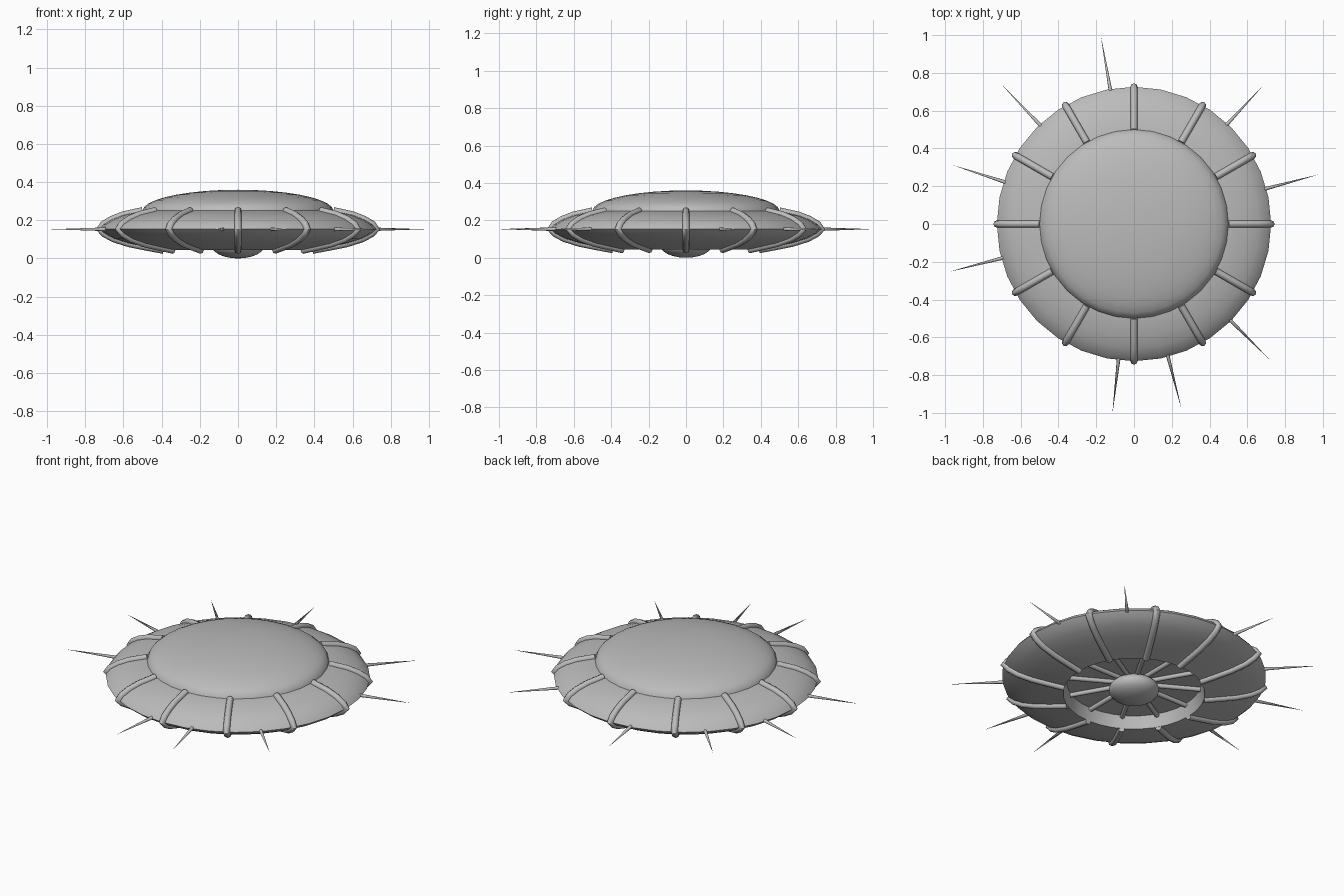
import bpy, math
from math import sin, cos, radians, pi
from mathutils import Matrix, Vector

if "Cube" in bpy.data.objects:
    bpy.data.objects.remove(bpy.data.objects["Cube"])

SEGMENTS = 32
RIM_Z = 0.153

# One grey metal for the whole craft
grey = bpy.data.materials.new("grey_metal")
grey.use_nodes = True
COLOUR = (0.5, 0.5, 0.5, 1)
grey.diffuse_color = COLOUR
grey.node_tree.nodes["Principled BSDF"].inputs["Base Color"].default_value = COLOUR


def finish(obj, angle=35):
    bpy.ops.object.select_all(action="DESELECT")
    obj.select_set(True)
    bpy.context.view_layer.objects.active = obj
    if obj.type == "CURVE":
        bpy.ops.object.convert(target="MESH")
        obj = bpy.context.object
    obj.data.materials.clear()
    obj.data.materials.append(grey)
    bpy.ops.object.shade_smooth_by_angle(angle=radians(angle))
    return obj


def lathe(name, profile):
    """Spin an (r, z) profile, listed from bottom axis to top axis."""
    verts, rings, faces = [], [], []
    for r, z in profile:
        n = 1 if r == 0 else SEGMENTS
        rings.append([len(verts) + i for i in range(n)])
        verts += [(r * cos(2 * pi * i / SEGMENTS), r * sin(2 * pi * i / SEGMENTS), z)
                  for i in range(n)]
    for low, high in zip(rings, rings[1:]):
        for i in range(SEGMENTS):
            j = (i + 1) % SEGMENTS
            quad = [low[i % len(low)], low[j % len(low)],
                    high[j % len(high)], high[i % len(high)]]
            faces.append(list(dict.fromkeys(quad)))
    mesh = bpy.data.meshes.new(name)
    mesh.from_pydata(verts, [], faces)
    obj = bpy.data.objects.new(name, mesh)
    bpy.context.collection.objects.link(obj)
    return finish(obj)


def tube(name, points, radius):
    curve = bpy.data.curves.new(name, "CURVE")
    curve.dimensions = "3D"
    curve.bevel_depth = radius
    curve.bevel_resolution = 2
    curve.use_fill_caps = True
    spline = curve.splines.new("POLY")
    spline.points.add(len(points) - 1)
    for p, co in zip(spline.points, points):
        p.co = (*co, 1)
    obj = bpy.data.objects.new(name, curve)
    bpy.context.collection.objects.link(obj)
    return finish(obj, 50)


def spin_copies(obj, count):
    for i in range(1, count):
        copy = obj.copy()
        copy.name = f"{obj.name}_{i + 1}"
        copy.matrix_world = Matrix.Rotation(2 * pi * i / count, 4, "Z")
        bpy.context.collection.objects.link(copy)


# Saucer hull with a recessed underside
skin = [(0.39, 0.043), (0.48, 0.06), (0.57, 0.078), (0.65, 0.103), (0.70, 0.13),
        (0.726, RIM_Z), (0.705, 0.178), (0.66, 0.205), (0.6, 0.228), (0.5, 0.25)]
lathe("hull", [(0, 0.115), (0.37, 0.115)] + skin + [(0, 0.26)])

# Dome and belly pod
dome_arc = [radians(a) for a in range(0, 91, 10)]
lathe("dome", [(0, 0.25)] + [(0.5 * cos(a) if a < 1.57 else 0, 0.25 + 0.11 * sin(a))
                             for a in dome_arc])
pod_arc = [radians(a) for a in range(-75, 76, 15)]
lathe("belly_pod", [(0, 0)] + [(0.138 * cos(a), 0.067 + 0.067 * sin(a)) for a in pod_arc]
      + [(0, 0.134)])

# Ribs wrapping the rim, and spokes inside the recess
rib = tube("rim_rib", [(r, 0, z) for r, z in skin], 0.019)
spin_copies(rib, 12)
spoke = tube("belly_spoke", [(0.08, 0, 0.107), (0.37, 0, 0.107)], 0.014)
spin_copies(spoke, 12)

# Thin antenna spikes around the rim
for n, angle in enumerate((15, 47, 100, 133.5, 162, 194.5, 263.5, 284.4, 315)):
    a = radians(angle)
    out = Vector((cos(a), sin(a), 0))
    bpy.ops.mesh.primitive_cone_add(vertices=8, radius1=0.011, radius2=0, depth=0.33)
    spike = bpy.context.object
    spike.name = f"antenna_{n + 1}"
    spike.matrix_world = (Matrix.Translation(out * 0.845 + Vector((0, 0, RIM_Z)))
                          @ out.to_track_quat("Z", "Y").to_matrix().to_4x4())
    finish(spike, 60)
